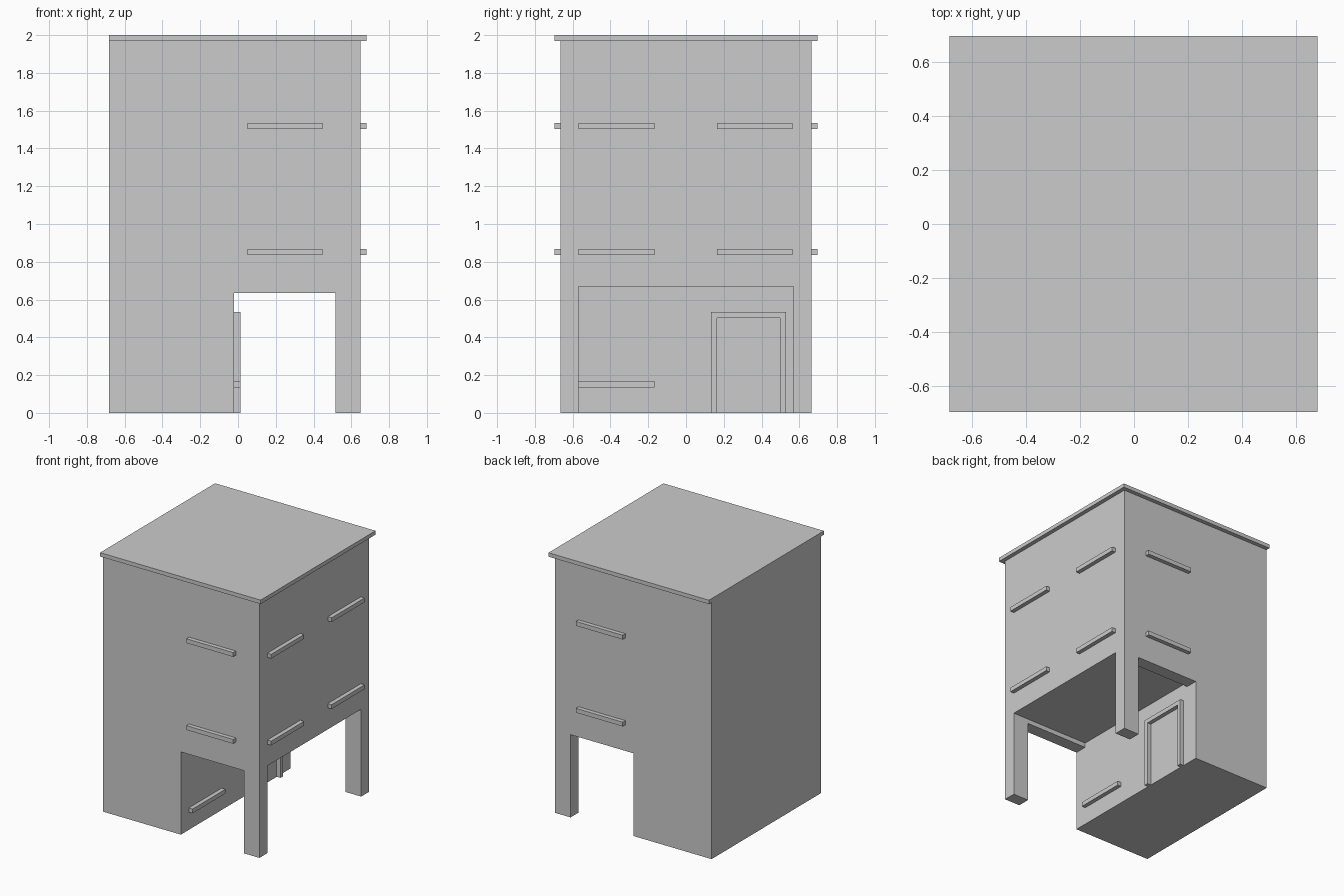
import bpy

if "Cube" in bpy.data.objects:
    bpy.data.objects.remove(bpy.data.objects["Cube"])


def box(name, x, y, z):
    """Box from (min, max) ranges on each axis."""
    bpy.ops.mesh.primitive_cube_add(size=1)
    ob = bpy.context.object
    ob.name = name
    for v in ob.data.vertices:
        v.co = [r[0] if c < 0 else r[1] for r, c in zip((x, y, z), v.co)]
    return ob


def cut(target, cutter):
    mod = target.modifiers.new("cut", "BOOLEAN")
    mod.operation = "DIFFERENCE"
    mod.solver = "EXACT"
    mod.object = cutter
    bpy.context.view_layer.objects.active = target
    bpy.ops.object.modifier_apply(modifier=mod.name)
    bpy.data.objects.remove(cutter, do_unlink=True)


LEFT, RIGHT, DEPTH = -0.683, 0.648, 0.665   # wall planes
PORCH = -0.02                               # recessed ground floor wall
OUT = 0.032                                 # projection of the trim

# Main block, with a passage under the upper floors on corner pillars
body = box("building_body", (LEFT, RIGHT), (-DEPTH, DEPTH), (0, 1.97))
cut(body, box("side_cutter", (PORCH, 1), (-0.568, 0.568), (-0.1, 0.67)))
cut(body, box("passage_cutter", (PORCH, 0.515), (-1, 1), (-0.1, 0.635)))

# Roof slab overhanging on three sides, flush on the left
box("roof_slab", (LEFT, RIGHT + OUT), (-DEPTH - OUT, DEPTH + OUT), (1.97, 2.0))

# Window sills on the two upper floors
for floor, z in enumerate((0.835, 1.502), 1):
    zr = (z, z + 0.033)
    box(f"front_sill_{floor}", (0.05, 0.447), (-DEPTH - OUT, -DEPTH), zr)
    box(f"back_sill_{floor}", (0.05, 0.447), (DEPTH, DEPTH + OUT), zr)
    for side, y in (("a", -0.568), ("b", 0.165)):
        box(f"right_sill_{floor}{side}", (RIGHT, RIGHT + OUT), (y, y + 0.4), zr)

# Ground floor sill and door frame on the recessed wall
px = (PORCH, PORCH + OUT)
box("porch_sill", px, (-0.568, -0.168), (0.135, 0.168))
frame = box("door_frame", px, (0.132, 0.53), (0, 0.535))
cut(frame, box("door_cutter", (-1, 1), (0.165, 0.498), (-0.1, 0.502)))
